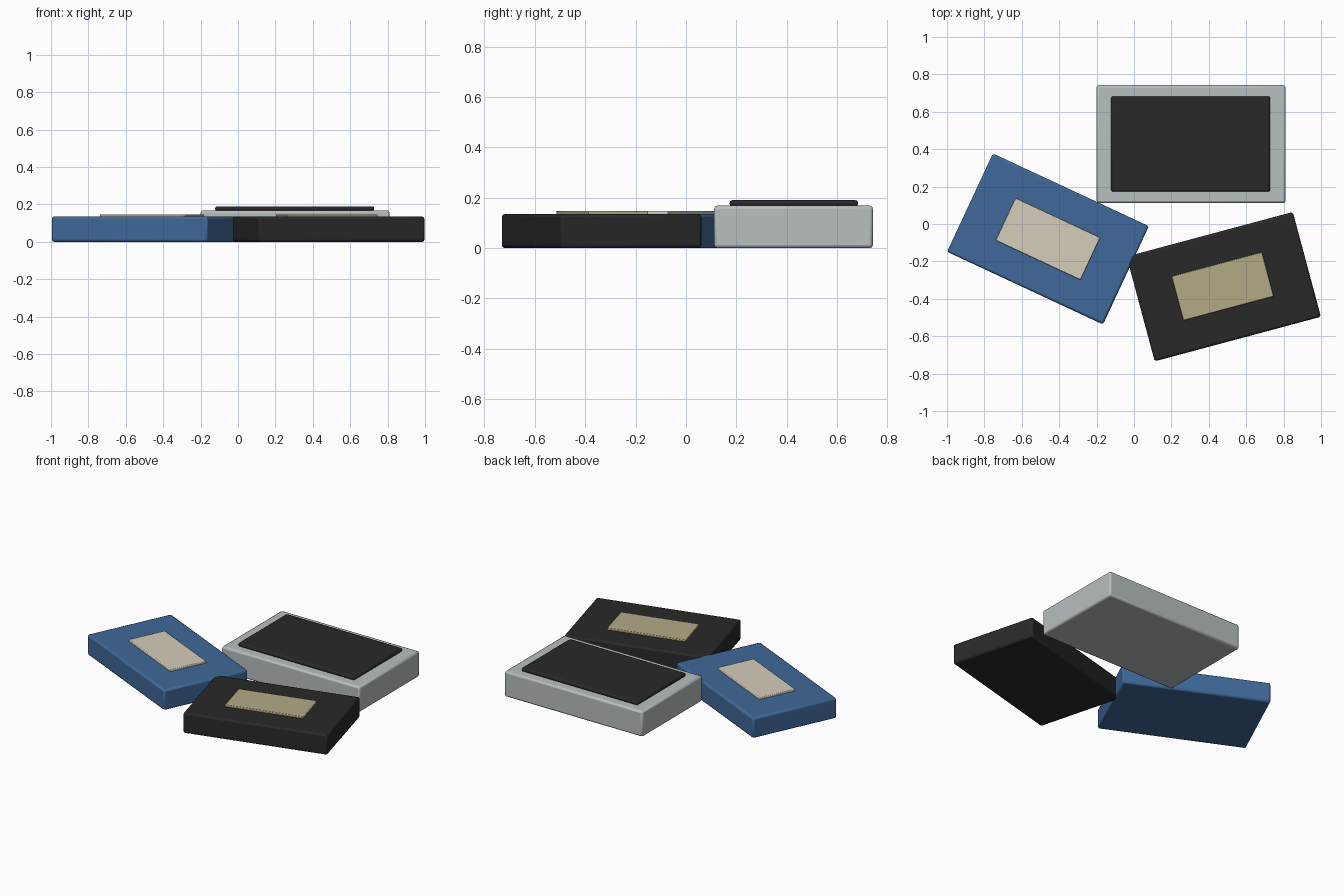
import bpy
from math import radians

if "Cube" in bpy.data.objects:
    bpy.data.objects.remove(bpy.data.objects["Cube"])


def material(name, rgb):
    m = bpy.data.materials.new(name)
    m.diffuse_color = (*rgb, 1)
    m.use_nodes = True
    m.node_tree.nodes["Principled BSDF"].inputs["Base Color"].default_value = m.diffuse_color
    return m


def slab(name, center, size, z0, z1, angle, bevel, mat=None, segments=2):
    """Rounded box between heights z0 and z1, turned about z."""
    bpy.ops.mesh.primitive_cube_add(size=1, location=(*center, (z0 + z1) / 2))
    ob = bpy.context.object
    ob.name = name
    ob.scale = (*size, z1 - z0)
    bpy.ops.object.transform_apply(location=False, rotation=False, scale=True)
    ob.rotation_euler.z = radians(angle)
    mod = ob.modifiers.new("Bevel", 'BEVEL')
    mod.width = bevel
    mod.segments = segments
    bpy.ops.object.shade_smooth_by_angle(angle=radians(30))
    if mat:
        ob.data.materials.append(mat)
    return ob


blue = material("blue_plastic", (0.05, 0.14, 0.32))
black = material("black_plastic", (0.022, 0.022, 0.022))
silver = material("silver", (0.48, 0.52, 0.53))
cream = material("cream_label", (0.66, 0.61, 0.50))
tan = material("tan_label", (0.45, 0.40, 0.24))

# Blue case and its label
slab("blue_case", (-0.46, -0.08), (0.92, 0.58), 0, 0.135, -25, 0.012, blue)
slab("blue_case_label", (-0.46, -0.08), (0.50, 0.25), 0.13, 0.147, -25, 0.004, cream)

# Black case and its label
slab("black_case", (0.48, -0.335), (0.92, 0.58), 0, 0.135, 15, 0.012, black)
slab("black_case_label", (0.474, -0.333), (0.50, 0.245), 0.13, 0.147, 15, 0.004, tan)

# Silver case with raised dark panel
slab("silver_case", (0.305, 0.427), (1.01, 0.63), 0, 0.168, 0, 0.012, silver)
slab("silver_case_panel", (0.303, 0.428), (0.85, 0.51), 0.165, 0.19, 0, 0.01, black)
